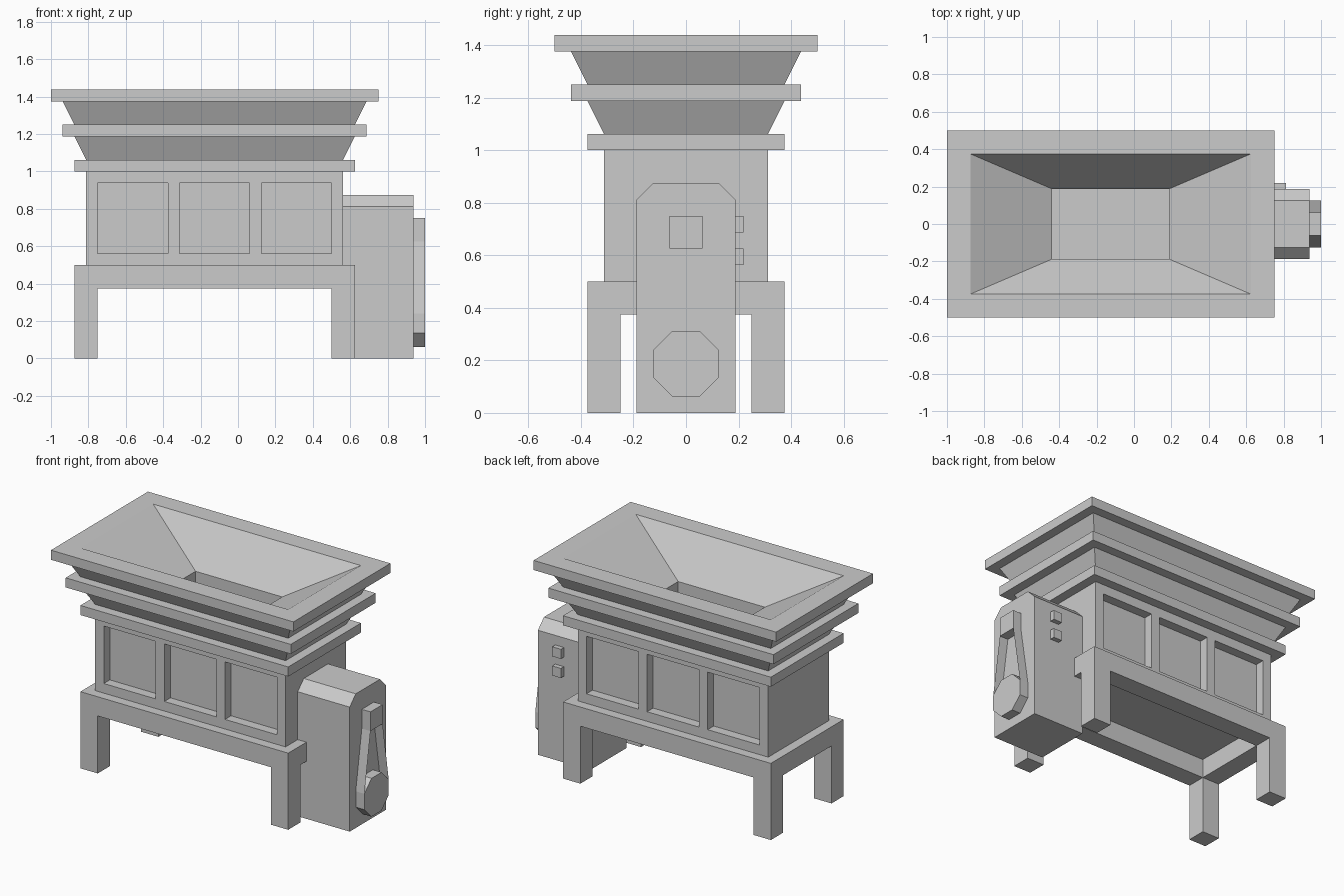
import bpy, bmesh
from math import pi, cos, sin

if "Cube" in bpy.data.objects:
    bpy.data.objects.remove(bpy.data.objects["Cube"])

CX = -0.125  # centre of the main body along x


def finish(name, bm):
    bmesh.ops.recalc_face_normals(bm, faces=bm.faces)
    me = bpy.data.meshes.new(name)
    bm.to_mesh(me)
    bm.free()
    ob = bpy.data.objects.new(name, me)
    bpy.context.collection.objects.link(ob)
    return ob


def add_box(bm, x0, x1, y0, y1, z0, z1):
    vs = bmesh.ops.create_cube(bm, size=1)["verts"]
    for v in vs:
        v.co = ((x0 + x1) / 2 + v.co.x * (x1 - x0),
                (y0 + y1) / 2 + v.co.y * (y1 - y0),
                (z0 + z1) / 2 + v.co.z * (z1 - z0))


def box(name, *dims):
    bm = bmesh.new()
    add_box(bm, *dims)
    return finish(name, bm)


def prism(name, profile, x0, x1):
    """Extrude a (y, z) outline along x."""
    bm = bmesh.new()
    ends = [[bm.verts.new((x, y, z)) for y, z in profile] for x in (x0, x1)]
    a, b = ends
    n = len(profile)
    bm.faces.new(a)
    bm.faces.new(b)
    for i in range(n):
        j = (i + 1) % n
        bm.faces.new((a[i], a[j], b[j], b[i]))
    return finish(name, bm)


# Hopper body: stacked rectangular rings (half x, half y, z), outside then inside
outer = [(0, .5), (0, 1), (.0625, 1), (.0625, 1.0625), (0, 1.0625),
         (.0625, 1.1875), (.125, 1.1875), (.125, 1.25), (.0625, 1.25),
         (.125, 1.375), (.1875, 1.375), (.1875, 1.4375), (.0625, 1.4375)]
rings = [(.6875 + o, .3125 + o, z) for o, z in outer]
rings += [(.3125, .1875, 1.1875), (.3125, .1875, 1.0)]
bm = bmesh.new()
loops = [[bm.verts.new((CX + sx * hx, sy * hy, z))
          for sx, sy in ((-1, -1), (1, -1), (1, 1), (-1, 1))]
         for hx, hy, z in rings]
for a, b in zip(loops, loops[1:]):
    for i in range(4):
        j = (i + 1) % 4
        bm.faces.new((a[i], a[j], b[j], b[i]))
bm.faces.new(loops[0])
bm.faces.new(loops[-1])
hopper = finish("hopper_body", bm)

# Three recessed panels on the front and the back
bm = bmesh.new()
for side in (-1, 1):
    for i in (-1, 0, 1):
        c = CX + i * .4375
        y0, y1 = sorted((side * .25, side * .4))
        add_box(bm, c - .1875, c + .1875, y0, y1, .5625, .9375)
cutter = finish("panel_cutter", bm)
cutter.hide_render = True
mod = hopper.modifiers.new("panels", "BOOLEAN")
mod.operation = "DIFFERENCE"
mod.solver = "EXACT"
mod.object = cutter
bpy.context.view_layer.objects.active = hopper
hopper.select_set(True)
bpy.ops.object.modifier_apply(modifier=mod.name)
bpy.data.objects.remove(cutter)

# Base frame with four legs: open grid, extruded down, corners extruded again
xs, ys = (-.875, -.75, .5, .625), (-.375, -.25, .25, .375)
bm = bmesh.new()
grid = [[bm.verts.new((x, y, .5)) for y in ys] for x in xs]
for i in range(3):
    for j in range(3):
        if (i, j) != (1, 1):
            bm.faces.new((grid[i][j], grid[i + 1][j],
                          grid[i + 1][j + 1], grid[i][j + 1]))


def extrude_to(faces, z):
    geom = bmesh.ops.extrude_face_region(bm, geom=faces)["geom"]
    for v in geom:
        if isinstance(v, bmesh.types.BMVert):
            v.co.z = z
    return [f for f in geom if isinstance(f, bmesh.types.BMFace)]


bottom = extrude_to(bm.faces[:], .375)
corners = [f for f in bottom if f.calc_area() < .02]
extrude_to(corners, 0)
finish("base_frame", bm)

# Drive housing with chamfered top
prism("drive_housing", [(-.1875, 0), (.1875, 0), (.1875, .8125), (.125, .875),
                        (-.125, .875), (-.1875, .8125)], .5625, .9375)

# Two buttons on the back of the housing
for i, z in enumerate((.5625, .6875)):
    box(f"button_{i + 1}", .75, .8125, .1875, .21875, z, z + .0625)

# Pulleys: small square above, octagon below
box("upper_pulley", .9375, 1, -.0625, .0625, .625, .75)
r = .125 / cos(pi / 8)
prism("lower_pulley", [(r * cos(pi / 8 + k * pi / 4),
                        .1875 + r * sin(pi / 8 + k * pi / 4))
                       for k in range(8)], .9375, 1)

# Belt: a flat strip each side between the pulleys
bm = bmesh.new()
zb = .1875 + r * sin(pi / 8)
for s in (-1, 1):
    bm.faces.new([bm.verts.new(p) for p in (
        (.9375, s * .0625, .625), (1, s * .0625, .625),
        (1, s * .125, zb), (.9375, s * .125, zb))])
finish("drive_belt", bm)
